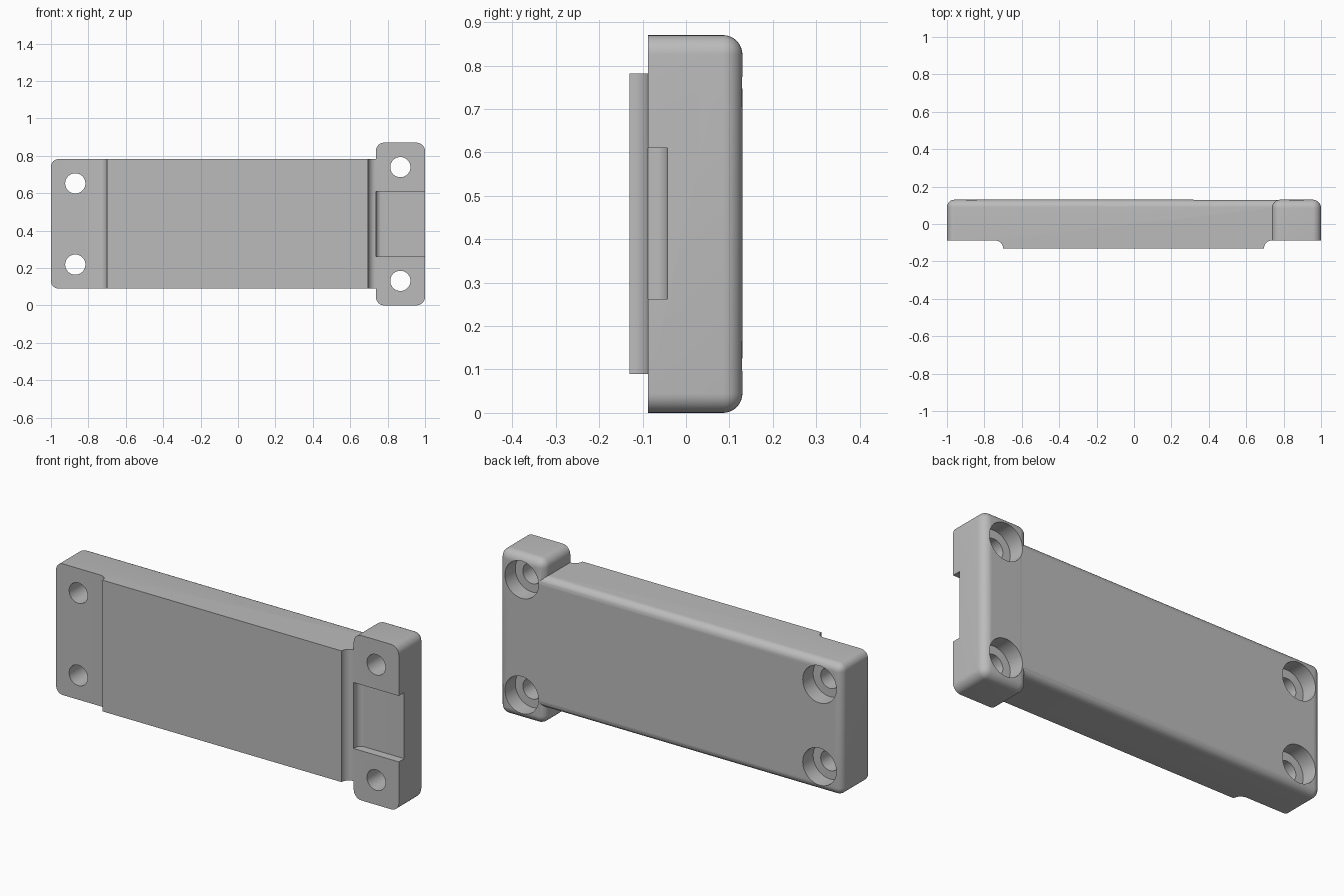
import bpy, bmesh, math
from mathutils import Matrix, Vector

if "Cube" in bpy.data.objects:
    bpy.data.objects.remove(bpy.data.objects["Cube"])

BACK, SEAT, FRONT = 0.13, -0.088, -0.13
HEIGHT = 0.87
MID = HEIGHT / 2

grey = bpy.data.materials.new("plain grey")
grey.use_nodes = True
grey.diffuse_color = (0.5, 0.5, 0.5, 1)
grey.node_tree.nodes["Principled BSDF"].inputs["Base Color"].default_value = (0.5, 0.5, 0.5, 1)


def finish(name, bm):
    bmesh.ops.recalc_face_normals(bm, faces=bm.faces[:])
    mesh = bpy.data.meshes.new(name)
    bm.to_mesh(mesh)
    bm.free()
    mesh.materials.append(grey)
    ob = bpy.data.objects.new(name, mesh)
    bpy.context.collection.objects.link(ob)
    return ob


def prism(profile, z0, z1):
    """Extrude an x-y outline upward."""
    bm = bmesh.new()
    face = bm.faces.new([bm.verts.new((x, y, z0)) for x, y in profile])
    top = bmesh.ops.extrude_face_region(bm, geom=[face])["geom"]
    bmesh.ops.translate(bm, vec=(0, 0, z1 - z0),
                        verts=[v for v in top if isinstance(v, bmesh.types.BMVert)])
    return bm


def round_edges(bm, radius, keep):
    edges = [e for e in bm.edges if keep(*(v.co for v in e.verts))]
    bmesh.ops.bevel(bm, geom=edges, offset=radius, segments=8,
                    profile=0.5, affect='EDGES', clamp_overlap=True)


def arc(cx, cy, r, a0, a1, n=8):
    return [(cx + r * math.cos(math.radians(a0 + (a1 - a0) * i / n)),
             cy + r * math.sin(math.radians(a0 + (a1 - a0) * i / n))) for i in range(n + 1)]


def boolean(target, tool, operation):
    mod = target.modifiers.new("combine", 'BOOLEAN')
    mod.object, mod.operation, mod.solver = tool, operation, 'EXACT'
    bpy.context.view_layer.objects.active = target
    bpy.ops.object.modifier_apply(modifier=mod.name)
    bpy.data.objects.remove(tool)


def on_back(a, b):
    return min(a.y, b.y) > BACK - 0.01


def along_y(a, b):
    return abs(a.y - b.y) > 0.1


# Long body with a raised front pad and hollow-curved steps
step = SEAT - FRONT
END = 0.9
outline = [(-1, BACK), (-1, SEAT)]
outline += arc(-0.70 - step, FRONT, step, 90, 0)
outline += arc(0.695 + step, FRONT, step, 180, 90)
outline += [(END, SEAT + 0.001), (END, BACK - 0.0005)]
bm = prism(outline, 0.09, 0.782)
round_edges(bm, 0.04, lambda a, b: max(a.x, b.x) < END + 1 and min(a.x, b.x) < END - 0.01
            and (on_back(a, b) or (along_y(a, b) and max(a.x, b.x) < -0.99)))
body = finish("bracket_body", bm)

# Tall foot across the left end
bm = prism([(0.737, SEAT), (1, SEAT), (1, BACK), (0.737, BACK)], 0, HEIGHT)
round_edges(bm, 0.045, lambda a, b: on_back(a, b) or along_y(a, b))
boolean(body, finish("end_foot", bm), 'UNION')

# Slot across the front of the foot, rounded at its inner end
floor, r = -0.043, 0.03
slot = [(1.1, floor - 0.1), (0.737, floor - 0.1)]
slot += arc(0.737 + r, floor - r, r, 180, 90) + [(1.1, floor)]
boolean(body, finish("slot_cutter", prism(slot, 0.262, 0.61)), 'DIFFERENCE')


# Screw holes, counterbored from the back
def drill(x, z, radius, y0, y1):
    bm = bmesh.new()
    place = Matrix.Translation(Vector((x, (y0 + y1) / 2, z))) @ Matrix.Rotation(math.pi / 2, 4, 'X')
    bmesh.ops.create_cone(bm, cap_ends=True, segments=48, radius1=radius, radius2=radius,
                          depth=y1 - y0, matrix=place)
    boolean(body, finish("hole_cutter", bm), 'DIFFERENCE')


for x, spread in ((-0.87, 0.217), (0.868, 0.304)):
    for side in (-1, 1):
        z = MID + side * spread
        drill(x, z, 0.054, -0.3, 0.3)
        drill(x, z, 0.098, 0.043, 0.3)

bpy.ops.object.select_all(action='DESELECT')
body.select_set(True)
bpy.context.view_layer.objects.active = body
bpy.ops.object.shade_smooth_by_angle(angle=math.radians(30))
